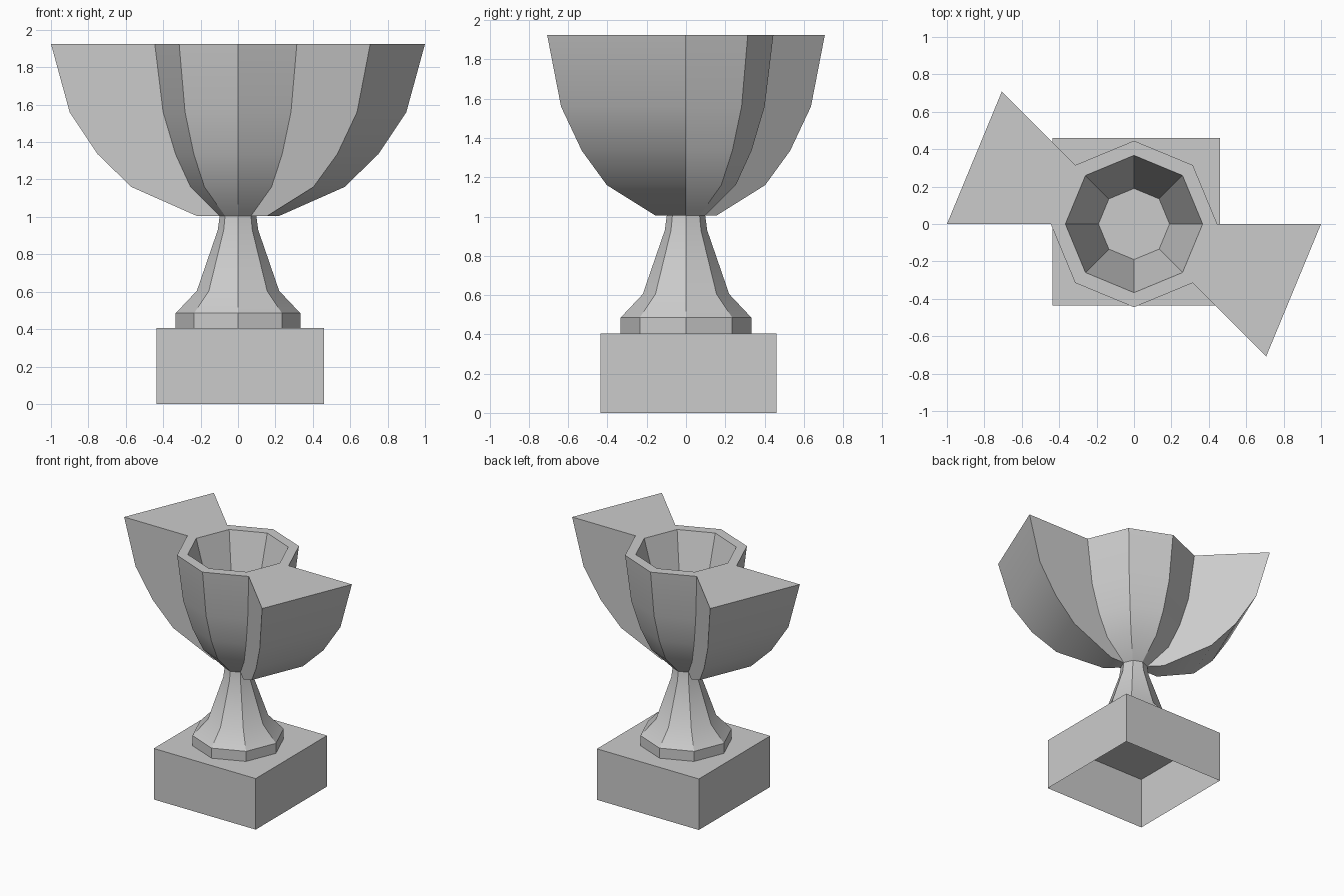
import bpy, bmesh
from math import cos, sin, radians

if "Cube" in bpy.data.objects:
    bpy.data.objects.remove(bpy.data.objects["Cube"])


def polar(k, r, z):
    a = radians(45 * k)
    return (r * cos(a), r * sin(a), z)


def finish(name, bm, smooth=False):
    bmesh.ops.remove_doubles(bm, verts=bm.verts, dist=0.0005)
    bmesh.ops.recalc_face_normals(bm, faces=bm.faces)
    mesh = bpy.data.meshes.new(name)
    bm.to_mesh(mesh)
    bm.free()
    obj = bpy.data.objects.new(name, mesh)
    bpy.context.collection.objects.link(obj)
    if smooth:
        bpy.ops.object.select_all(action='DESELECT')
        obj.select_set(True)
        bpy.context.view_layer.objects.active = obj
        bpy.ops.object.shade_smooth_by_angle(angle=radians(30))
    return obj


def add_face(bm, points):
    bm.faces.new([bm.verts.new(p) for p in points])


def panel(bm, k, profile):
    """One of eight lathe sectors, between corner k and corner k + 1."""
    for (r0, z0), (r1, z1) in zip(profile, profile[1:]):
        add_face(bm, [polar(k, r0, z0), polar(k + 1, r0, z0),
                      polar(k + 1, r1, z1), polar(k, r1, z1)])


# Square plinth, hollow and open underneath
bm = bmesh.new()
bmesh.ops.create_cube(bm, size=1)
for v in bm.verts:
    v.co.x = v.co.x * 0.895 + 0.0125
    v.co.y = v.co.y * 0.895 + 0.0125
    v.co.z = (v.co.z + 0.5) * 0.405
bottom = [f for f in bm.faces if f.calc_center_median().z < 0.01]
bmesh.ops.delete(bm, geom=bottom, context='FACES_ONLY')
finish("plinth", bm)

# Trophy: octagonal foot, stem and bowl, with two opposite panels pulled out as handles
stem = [(0.333, 0.405), (0.333, 0.485), (0.22, 0.605), (0.108, 0.93), (0.098, 1.005)]
curve = [(0.22, 1.005), (0.57, 1.16), (0.75, 1.335), (0.90, 1.56), (1.0, 1.925)]
bowl = [(r * 0.445, z) for r, z in curve]
inside = [bowl[-1], (0.367, 1.925), (0.19, 1.3)]
bm = bmesh.new()
for k in range(8):
    panel(bm, k, stem)
    panel(bm, k, inside)
    if k in (3, 7):
        panel(bm, k, curve)
        panel(bm, k, [bowl[0], curve[0]])
        panel(bm, k, [bowl[-1], curve[-1]])
        # Radial side walls of the handle
        for side in (k, k + 1):
            for i in range(len(curve) - 1):
                add_face(bm, [polar(side, *bowl[i]), polar(side, *curve[i]),
                              polar(side, *curve[i + 1]), polar(side, *bowl[i + 1])])
    else:
        panel(bm, k, bowl)
# Floor of the cup
add_face(bm, [polar(k, *inside[-1]) for k in range(8)])
finish("trophy_cup", bm, smooth=True)
